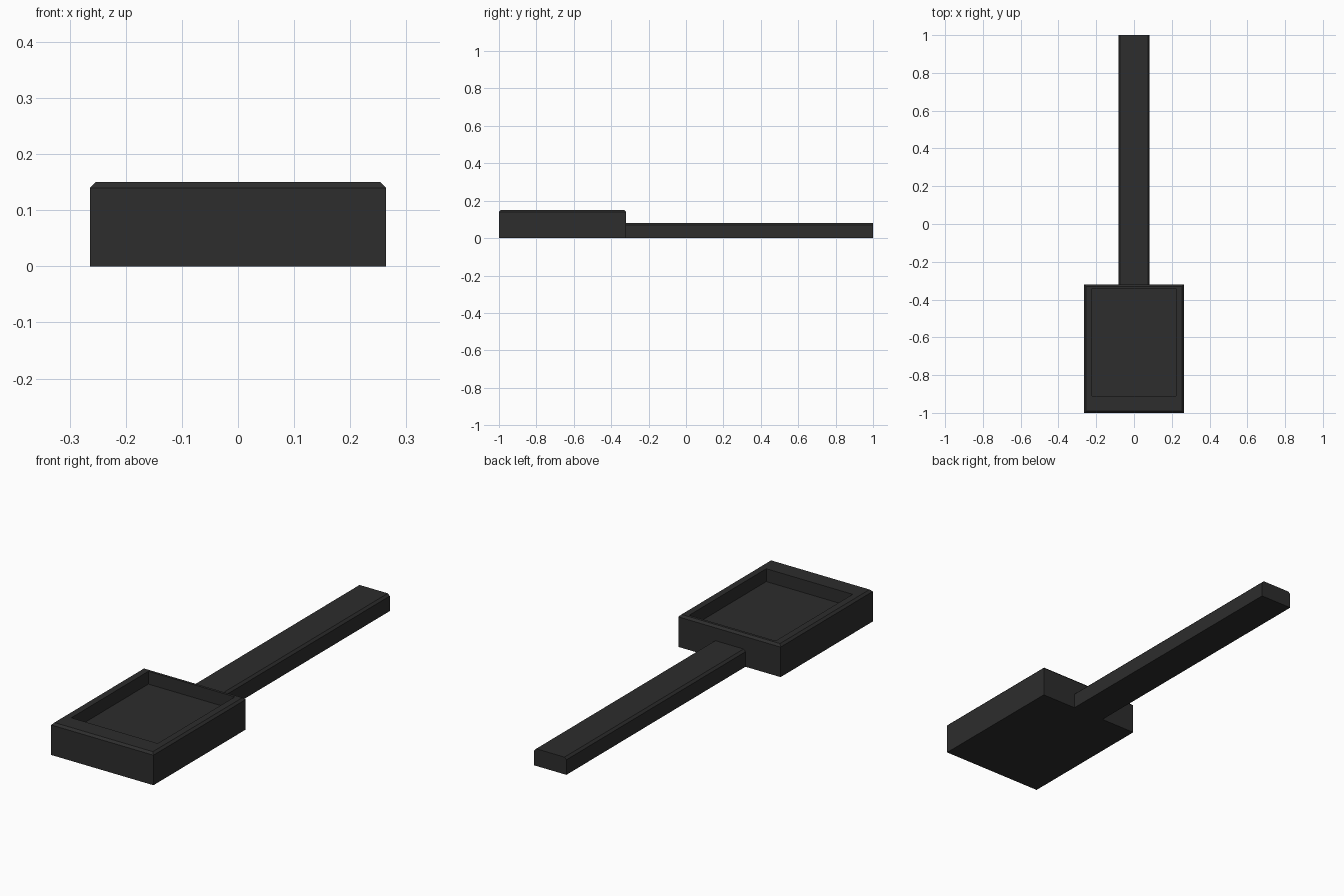
import bpy, bmesh

if "Cube" in bpy.data.objects:
    bpy.data.objects.remove(bpy.data.objects["Cube"])

dark = bpy.data.materials.new("dark_plastic")
dark.diffuse_color = (0.026, 0.026, 0.026, 1)
dark.use_nodes = True
dark.node_tree.nodes["Principled BSDF"].inputs["Base Color"].default_value = dark.diffuse_color


def block(name, x0, x1, y0, y1, height, chamfer, pick):
    """Box standing on z = 0 with selected top edges chamfered; returns object and its bmesh."""
    bm = bmesh.new()
    bmesh.ops.create_cube(bm, size=1)
    for v in bm.verts:
        v.co.x = x0 + (v.co.x + 0.5) * (x1 - x0)
        v.co.y = y0 + (v.co.y + 0.5) * (y1 - y0)
        v.co.z = (v.co.z + 0.5) * height
    edges = [e for e in bm.edges
             if all(v.co.z > height - 1e-4 for v in e.verts) and pick(e)]
    bmesh.ops.bevel(bm, geom=edges, offset=chamfer, segments=1,
                    affect='EDGES', profile=0.5)
    mesh = bpy.data.meshes.new(name)
    obj = bpy.data.objects.new(name, mesh)
    bpy.context.collection.objects.link(obj)
    mesh.materials.append(dark)
    return obj, bm


def finish(obj, bm):
    bmesh.ops.recalc_face_normals(bm, faces=bm.faces)
    bm.to_mesh(obj.data)
    bm.free()


# Head: chamfered block with an off-centre rectangular recess
head, bm = block("head", -0.264, 0.264, -1.0, -0.32, 0.15, 0.01, lambda e: True)
bm.faces.ensure_lookup_table()
top = max(bm.faces, key=lambda f: f.calc_center_median().z)
bmesh.ops.inset_region(bm, faces=[top], thickness=0.005)
cx, cy = 0.0, -0.66
for v in top.verts:
    v.co.x = 0.223 if v.co.x > cx else -0.223
    v.co.y = -0.342 if v.co.y > cy else -0.91
floor = bmesh.ops.extrude_discrete_faces(bm, faces=[top])["faces"][0]
for v in floor.verts:
    v.co.z = 0.09
finish(head, bm)

# Handle: long bar with chamfered long edges
handle, bm = block("handle", -0.083, 0.083, -0.32, 1.0, 0.08, 0.01,
                   lambda e: abs(e.verts[0].co.x - e.verts[1].co.x) < 1e-4)
finish(handle, bm)
